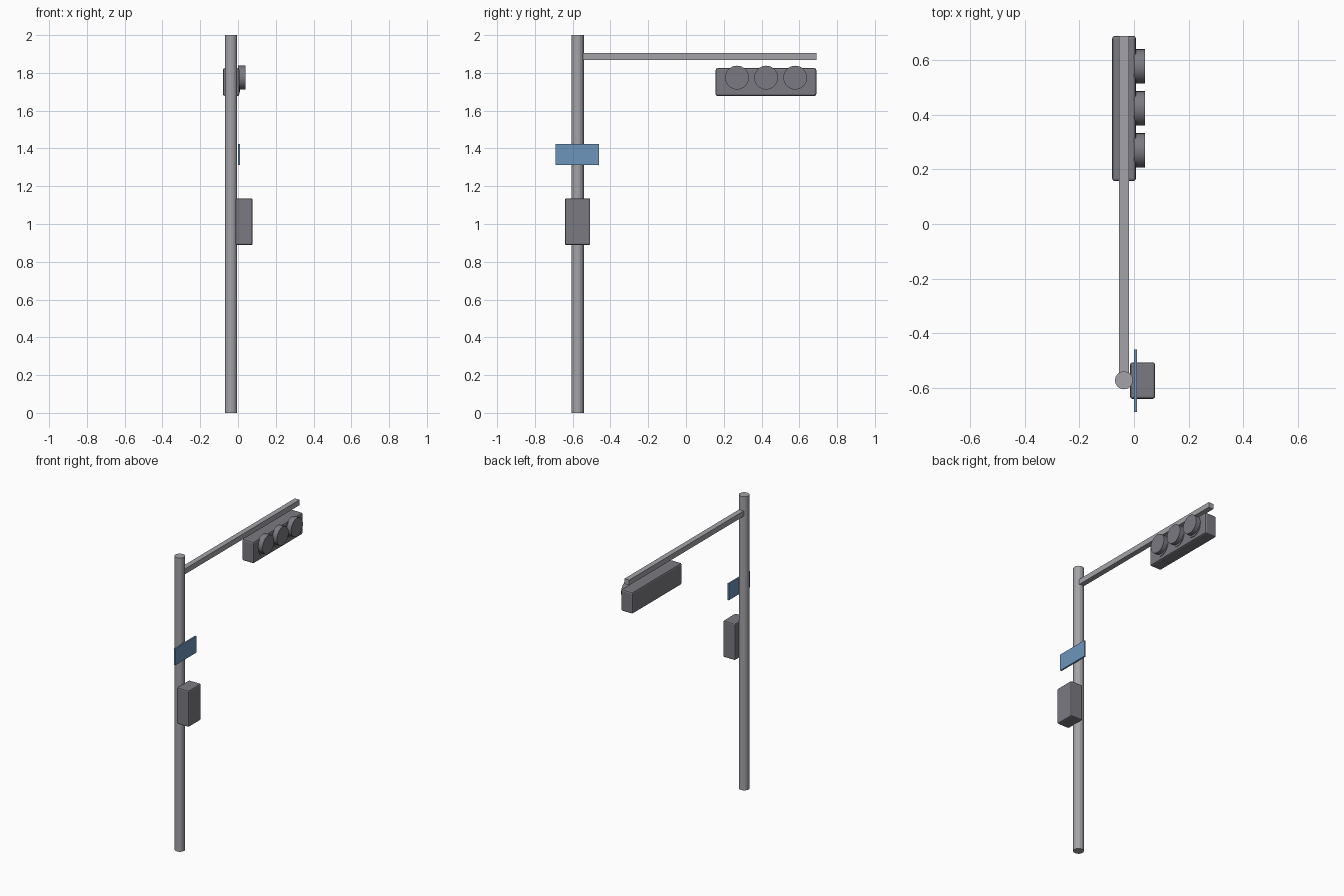
import bpy
import math

cube = bpy.data.objects.get("Cube")
if cube:
    bpy.data.objects.remove(cube, do_unlink=True)


def make_material(name, color):
    mat = bpy.data.materials.new(name)
    mat.use_nodes = True
    mat.diffuse_color = color
    mat.node_tree.nodes["Principled BSDF"].inputs["Base Color"].default_value = color
    return mat


steel = make_material("light grey steel", (0.37, 0.365, 0.39, 1))
casing = make_material("dark grey casing", (0.195, 0.195, 0.22, 1))
blue = make_material("sign blue", (0.15, 0.30, 0.50, 1))


def box(name, low, high, mat, bevel=0):
    """Box between two corners, with optional chamfered edges."""
    center = [(a + b) / 2 for a, b in zip(low, high)]
    bpy.ops.mesh.primitive_cube_add(size=1, location=center)
    obj = bpy.context.object
    obj.name = name
    obj.scale = [b - a for a, b in zip(low, high)]
    bpy.ops.object.transform_apply(location=False, rotation=False, scale=True)
    obj.data.materials.append(mat)
    if bevel:
        mod = obj.modifiers.new("Chamfer", 'BEVEL')
        mod.width = bevel
        mod.segments = 2
    return obj


def cylinder(name, center, radius, depth, sides, mat, along_x=False):
    turn = (0, math.pi / 2, 0) if along_x else (0, 0, 0)
    bpy.ops.mesh.primitive_cylinder_add(vertices=sides, radius=radius, depth=depth,
                                        location=center, rotation=turn)
    obj = bpy.context.object
    obj.name = name
    obj.data.materials.append(mat)
    return obj


POLE_X, POLE_Y = -0.037, -0.573
END_Y = 0.69

# Upright pole and the arm reaching back from it
cylinder("pole", (POLE_X, POLE_Y, 1), 0.033, 2, 16, steel)
box("arm", (POLE_X - 0.018, POLE_Y, 1.868), (POLE_X + 0.018, END_Y, 1.904), steel)

# Signal housing with three round lamps on its +x face
box("signal_housing", (-0.08, 0.157, 1.678), (0.007, END_Y, 1.825), casing, 0.01)
for i, label in enumerate(("near", "middle", "far")):
    y = 0.27 + 0.154 * i
    cylinder(label + "_lens", (0.0, y, 1.761), 0.062, 0.022, 32, casing, True)
    lamp = cylinder(label + "_lamp_hood", (0.02, y, 1.775), 0.063, 0.04, 32, casing, True)
    bpy.ops.object.shade_smooth_by_angle(angle=math.radians(30))

# Street sign and control box on the pole
box("sign_plate", (0.0, -0.69, 1.312), (0.011, -0.461, 1.424), blue)
box("control_box", (-0.014, -0.641, 0.888), (0.077, -0.507, 1.136), casing, 0.008)
